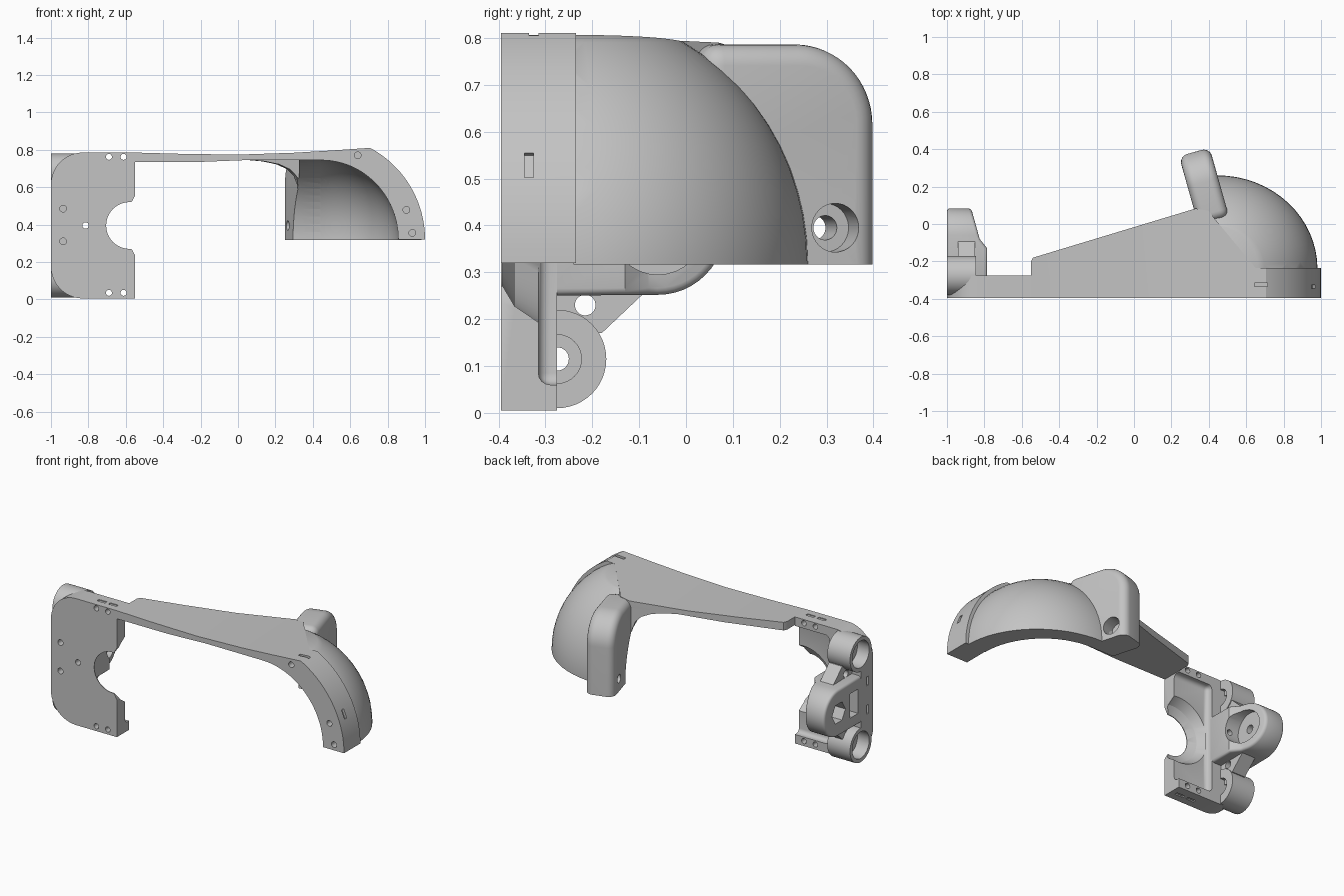
import bpy, bmesh, math
from mathutils import Matrix

cube = bpy.data.objects.get("Cube")
if cube:
    bpy.data.objects.remove(cube)

grey = bpy.data.materials.new("plain grey")
grey.use_nodes = True
grey.diffuse_color = (0.55, 0.55, 0.55, 1)
grey.node_tree.nodes["Principled BSDF"].inputs["Base Color"].default_value = grey.diffuse_color


def arc(cx, cy, r, a0, a1, n=12, stretch=1.0):
    angles = [math.radians(a0 + (a1 - a0) * i / n) for i in range(n + 1)]
    return [(cx + r * math.cos(a), cy + r * stretch * math.sin(a)) for a in angles]


def finish(name, bm):
    bmesh.ops.recalc_face_normals(bm, faces=bm.faces)
    mesh = bpy.data.meshes.new(name)
    bm.to_mesh(mesh)
    bm.free()
    mesh.materials.append(grey)
    obj = bpy.data.objects.new(name, mesh)
    bpy.context.collection.objects.link(obj)
    return obj


def prism(name, pts, axis, lo, hi):
    """Extrude a profile along an axis; the points hold the other two axes in order."""
    def place(p, t):
        return {"x": (t, p[0], p[1]), "y": (p[0], t, p[1]), "z": (p[0], p[1], t)}[axis]
    bm = bmesh.new()
    ends = [[bm.verts.new(place(p, t)) for p in pts] for t in (lo, hi)]
    bm.faces.new(ends[0])
    bm.faces.new(ends[1])
    for i in range(len(pts)):
        j = (i + 1) % len(pts)
        bm.faces.new((ends[0][i], ends[0][j], ends[1][j], ends[1][i]))
    return finish(name, bm)


def rod(name, axis, a, b, r, lo, hi, n=32, stretch=1.0):
    return prism(name, arc(a, b, r, 0, 360, n, stretch)[:-1], axis, lo, hi)


def box(name, x0, x1, y0, y1, z0, z1):
    return prism(name, [(x0, y0), (x1, y0), (x1, y1), (x0, y1)], "z", z0, z1)


def cone(name, x, z, r_front, r_back, y0, y1):
    bm = bmesh.new()
    bmesh.ops.create_cone(bm, cap_ends=True, segments=48, radius1=r_back, radius2=r_front, depth=y1 - y0)
    bmesh.ops.transform(bm, verts=bm.verts, matrix=Matrix.Translation((x, (y0 + y1) / 2, z))
                        @ Matrix.Rotation(math.pi / 2, 4, "X"))
    return finish(name, bm)


def ball(name, center, rx, ry, rz):
    bm = bmesh.new()
    bmesh.ops.create_uvsphere(bm, u_segments=64, v_segments=32, radius=1)
    bmesh.ops.transform(bm, matrix=Matrix.Translation(center) @ Matrix.Diagonal((rx, ry, rz, 1)),
                        verts=bm.verts)
    return finish(name, bm)


def apply(obj, mod):
    bpy.context.view_layer.update()
    with bpy.context.temp_override(object=obj, active_object=obj, selected_objects=[obj]):
        bpy.ops.object.modifier_apply(modifier=mod.name)


def combine(obj, others, operation="DIFFERENCE", keep=False):
    for other in others:
        mod = obj.modifiers.new("cut", "BOOLEAN")
        mod.operation, mod.object, mod.solver = operation, other, "EXACT"
        apply(obj, mod)
        if not keep:
            bpy.data.objects.remove(other)


def bevel(obj, width, segments=4):
    mod = obj.modifiers.new("round", "BEVEL")
    mod.width, mod.segments, mod.limit_method = width, segments, "ANGLE"
    mod.angle_limit = math.radians(40)
    apply(obj, mod)


FRONT, MID, CX, CZ, CY = -0.395, 0.395, 0.445, 0.32, -0.24

# Mounting plate with a raised border and a flared half-round notch
outline = (arc(-0.83, 0.175, 0.17, 180, 270) + [(-0.55, 0.005), (-0.55, 0.235), (-0.575, 0.28),
           (-0.575, 0.51), (-0.55, 0.555), (-0.55, 0.785)] + arc(-0.83, 0.615, 0.17, 90, 180))
plate = prism("mounting_plate", outline, "y", FRONT, -0.275)
pocket = box("pocket", -0.785, -0.45, -0.315, -0.2, 0.06, 0.73)
bevel(pocket, 0.025)
combine(plate, [pocket, rod("notch", "y", -0.58, MID, 0.125, -0.5, -0.2, 48),
                cone("flare", -0.58, MID, 0.125, 0.172, -0.391, -0.365),
                cone("flare", -0.58, MID, 0.17, 0.206, -0.366, -0.312)])

# Projecting nose with a rounded end and a slanted inner side
side = [(-0.3, 0.25)] + arc(-0.06, MID, 0.143, -90, 90, 24) + [(-0.3, 0.54)]
nose = prism("pivot_nose", side, "x", -1, -0.785)
combine(nose, [prism("slant", [(-0.785, -0.13), (-0.825, -0.08), (-0.875, 0.1), (-0.7, 0.1),
                               (-0.7, -0.13)], "z", 0, 0.8)])
bevel(nose, 0.015, 3)
combine(nose, [rod("hex", "x", -0.06, MID, 0.065, -1.1, -0.93, 6),
               rod("bore", "x", -0.06, MID, 0.025, -1.1, -0.7),
               rod("face", "x", -0.06, MID, 0.1, -0.875, -0.7),
               box("recess", -1.1, -0.92, -0.25, -0.17, 0.32, 0.47)])

# Upper and lower tubes, each tied to the nose by a web
joints = []
for label, s in (("lower", -1), ("upper", 1)):
    def height(h):
        return MID + s * h
    tz = height(0.28)
    tube = rod(label + "_tube", "x", -0.275, tz, 0.105, -1, -0.845, 48)
    bore = rod("bore", "x", -0.275, tz, 0.082, -1.1, -0.92, 48)
    combine(plate, [bore], keep=True)
    web = prism(label + "_web", [(-0.3, height(0.19)), (-0.19, height(0.225)), (-0.18, height(0.225)),
                                 (-0.09, height(0.14)), (-0.3, height(0.13))], "x", -0.94, -0.85)
    combine(web, [rod("gap", "x", -0.215, height(0.165), 0.022, -1.1, -0.8)])
    combine(tube, [bore, rod("seat", "x", -0.275, tz, 0.052, -0.875, -0.8),
                   rod("hole", "x", -0.275, tz, 0.025, -1.1, -0.7)])
    joints += [tube, web]

# Screw holes and nut slots of the plate
for z, z0, z1 in ((0.762, 0.78, 0.9), (0.035, -0.1, 0.012)):
    for x in (-0.69, -0.612):
        combine(plate, [rod("hole", "y", x, z, 0.016, -0.5, -0.2, 20),
                        box("slot", x - 0.027, x + 0.027, -0.35, -0.33, z0, z1)])
for z in (0.31, 0.485):
    combine(plate, [rod("hole", "y", -0.935, z, 0.018, -0.5, -0.33, 20),
                    box("slot", -1.1, -0.95, -0.35, -0.33, z - 0.027, z + 0.027)])
hole = rod("hole", "y", -0.815, MID, 0.017, -0.5, 0.2, 20)
combine(nose, [hole], keep=True)
combine(plate, [hole])

# Tapered arm that runs into the arched front rim
inner = arc(CX, CZ, 0.412, 90, 0, 24, 1.03)
outer = arc(CX, CZ, 0.555, 0, 62, 20)
top_edge = [(0.5, 0.796), (0.3, 0.784), (0, 0.774), (-0.3, 0.778), (-0.55, 0.785)]
arm = prism("arm_and_rim", [(-0.55, 0.735), (-0.2, 0.735), (0.05, 0.745)] + inner + outer + top_edge,
            "y", FRONT, 0.2)
plan = prism("plan", [(-0.6, -0.5), (1.1, -0.5), (1.1, -0.235), (0.65, -0.235), (0.43, 0.03),
                      (0.4, 0.07), (0.33, 0.083), (-0.54, -0.18), (-0.555, -0.21),
                      (-0.555, -0.3)], "z", 0, 1)
combine(arm, [plan], "INTERSECT")
combine(arm, [rod("hole", "y", x, z, 0.018, -0.5, -0.33, 20)
              for x, z in ((0.64, 0.77), (0.9, 0.478), (0.932, 0.355))])
slot = box("slot", -0.01, 0.05, -0.345, -0.325, -0.028, 0.028)
slot.matrix_world = Matrix.Translation((0.955, 0, 0.527)) @ Matrix.Rotation(math.radians(-22), 4, "Y")
combine(arm, [slot, box("slot", 0.645, 0.715, -0.335, -0.315, 0.795, 0.9)])

# Hollow dome behind the rim, flattened on top to run flush with the arm
hollow = ball("hollow", (CX, CY, CZ), 0.412, 0.412, 0.424)
combine(hollow, [rod("sweep", "x", CY, CZ, 0.4115, -0.1, CX, 64, 1.03)], "UNION")
dome = ball("fender_dome", (CX, CY, CZ), 0.536, 0.5, 0.533)
combine(dome, [rod("sweep", "x", CY, CZ, 0.4995, 0.32, CX, 64, 1.066)], "UNION")
combine(dome, [box("trim", -0.5, 0.325, -1, 1, -0.5, 1), box("trim", -1, 2, -1, CY, -0.5, 1),
               box("trim", -1, 2, -1, 1, -0.5, 0.317),
               prism("flat", [(0.2, 0.777), (0.3, 0.783), (0.5, 0.795), (0.7, 0.809), (1.1, 0.84),
                              (1.1, 1), (0.2, 1)], "y", -1, 1)])
combine(dome, [hollow], keep=True)

# Slanted rear leg with a counterbored screw hole, and the rib blending it into the arm
slanted = Matrix.Translation((0.32, 0.08, 0)) @ Matrix.Rotation(0.274, 4, "Z")
leg = prism("rear_leg", [(-0.09, 0.25), (0.293, 0.25)] + arc(0.123, 0.616, 0.17, 0, 90, 16)
            + [(-0.09, 0.786)], "x", 0, 0.17)
bevel(leg, 0.045, 6)
cutters = [rod("bore", "x", 0.2, MID, 0.026, -0.1, 0.3), rod("seat", "x", 0.2, MID, 0.052, 0.09, 0.3)]
rib = prism("arm_rib", [(-0.28, 0.745), (-0.2, 0.738), (-0.12, 0.722), (-0.06, 0.695), (-0.025, 0.66),
                        (-0.005, 0.61), (0, 0.55), (0.04, 0.55), (0.04, 0.77), (-0.28, 0.765)],
            "y", -0.06, -0.006)
for part in [leg, rib] + cutters:
    part.matrix_world = slanted
combine(leg, cutters + [box("trim", -1, 2, -1, 1, 0, 0.317)])
combine(leg, [hollow], keep=True)
combine(rib, [hollow])

# Smooth the curved surfaces and keep real edges crisp
for obj in [plate, nose, arm, dome, leg, rib] + joints:
    with bpy.context.temp_override(object=obj, active_object=obj, selected_objects=[obj],
                                   selected_editable_objects=[obj]):
        bpy.ops.object.shade_smooth_by_angle(angle=math.radians(32))
